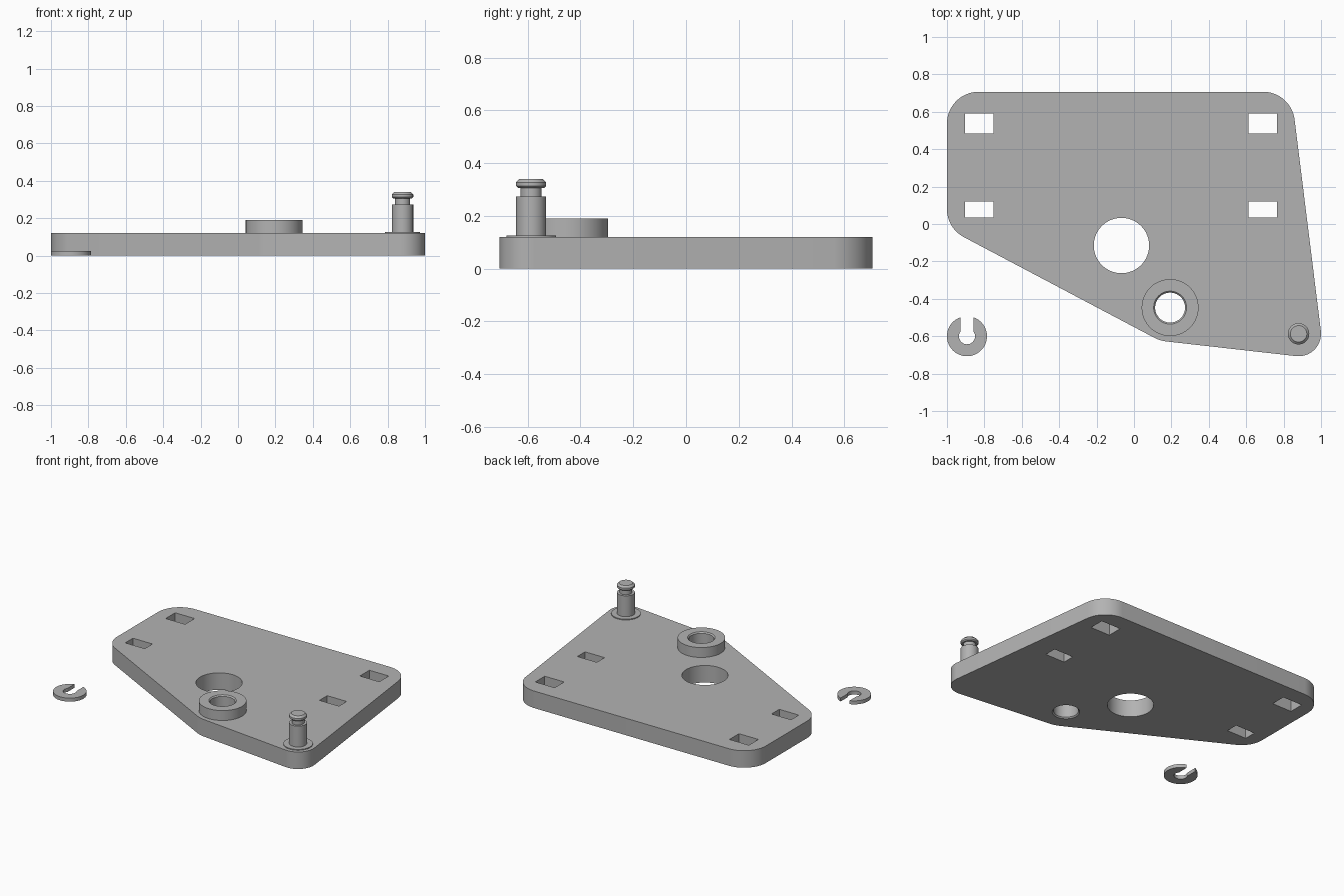
import bpy, bmesh
from math import sin, cos, pi, atan2, acos, hypot, tau
from mathutils import Vector

cube = bpy.data.objects.get("Cube")
if cube:
    bpy.data.objects.remove(cube, do_unlink=True)

grey = bpy.data.materials.new("plain_grey")
grey.use_nodes = True
colour = (0.45, 0.45, 0.45, 1)
grey.diffuse_color = colour
grey.node_tree.nodes["Principled BSDF"].inputs["Base Color"].default_value = colour

THICK = 0.12          # plate thickness
SEGMENTS = 64


def finish(name, bm, location=(0, 0, 0)):
    bmesh.ops.recalc_face_normals(bm, faces=bm.faces)
    mesh = bpy.data.meshes.new(name)
    bm.to_mesh(mesh)
    bm.free()
    mesh.materials.append(grey)
    obj = bpy.data.objects.new(name, mesh)
    obj.location = location
    bpy.context.collection.objects.link(obj)
    bpy.ops.object.select_all(action="DESELECT")
    obj.select_set(True)
    bpy.context.view_layer.objects.active = obj
    bpy.ops.object.shade_smooth_by_angle()
    return obj


def arc(x, y, r, start, end, steps):
    angles = [start + (end - start) * i / steps for i in range(steps + 1)]
    return [(x + r * cos(a), y + r * sin(a)) for a in angles]


def circle(x, y, r):
    return arc(x, y, r, 0, tau, SEGMENTS)[:-1]


def rectangle(x, y, w, h):
    return [(x + sx * w / 2, y + sy * h / 2)
            for sx, sy in ((-1, -1), (1, -1), (1, 1), (-1, 1))]


def rounded_hull(discs):
    """Counter-clockwise belt outline wrapped around a list of discs."""
    normals = []
    for (x1, y1, r1), (x2, y2, r2) in zip(discs, discs[1:] + discs[:1]):
        dx, dy = x2 - x1, y2 - y1
        normals.append(atan2(dy, dx) - acos((r1 - r2) / hypot(dx, dy)))
    points = []
    for i, (x, y, r) in enumerate(discs):
        start = normals[i - 1]
        points += arc(x, y, r, start, start + (normals[i] - start) % tau, 16)
    return points


def extruded(name, loops, height, location=(0, 0, 0)):
    """Flat outline with holes, pulled up to the given height."""
    bm = bmesh.new()
    for loop in loops:
        verts = [bm.verts.new((x, y, 0)) for x, y in loop]
        for a, b in zip(verts, verts[1:] + verts[:1]):
            bm.edges.new((a, b))
    bmesh.ops.triangle_fill(bm, edges=bm.edges[:], use_beauty=True,
                            normal=(0, 0, 1))
    top = bmesh.ops.extrude_face_region(bm, geom=bm.faces[:],
                                        use_keep_orig=True)["geom"]
    bmesh.ops.translate(bm, vec=(0, 0, height),
                        verts=[v for v in top if isinstance(v, bmesh.types.BMVert)])
    return finish(name, bm, location)


def lathed(name, profile, location, closed=False):
    """Radius and height profile turned around the z axis."""
    bm = bmesh.new()
    verts = [bm.verts.new((r, 0, z)) for r, z in profile]
    pairs = list(zip(verts, verts[1:]))
    if closed:
        pairs.append((verts[-1], verts[0]))
    edges = [bm.edges.new(p) for p in pairs]
    bmesh.ops.spin(bm, geom=verts + edges, cent=(0, 0, 0), axis=(0, 0, 1),
                   angle=tau, steps=SEGMENTS, use_duplicate=False)
    bmesh.ops.remove_doubles(bm, verts=bm.verts, dist=0.0001)
    return finish(name, bm, location)


# Plate with rounded corners, a large hole, a bushing hole and four slots
bush_x, bush_y = 0.193, -0.447
pin_x, pin_y = 0.88, -0.587
corners = [(-0.83, 0.537, 0.17), (-0.83, 0.08, 0.17), (bush_x, bush_y, 0.182),
           (pin_x, pin_y, 0.12), (0.69, 0.537, 0.17)]
slots = [rectangle(x, y, 0.152, h)
         for x in (-0.828, 0.688) for y, h in ((0.537, 0.106), (0.077, 0.086))]
extruded("base_plate", [rounded_hull(corners), circle(-0.067, -0.115, 0.148),
                        circle(bush_x, bush_y, 0.088)] + slots, THICK)

# Raised bushing with a chamfered bore running through the plate
lathed("bushing", [(0.088, 0), (0.08, 0.008), (0.08, 0.182), (0.088, 0.19),
                   (0.152, 0.19), (0.152, THICK), (0.088, THICK)],
       (bush_x, bush_y, 0), closed=True)

# Pivot pin: thin collar, shaft, clip groove and chamfered head
lathed("pivot_pin", [(0, 0), (0.094, 0), (0.094, 0.006), (0.057, 0.006),
                     (0.057, 0.153), (0.04, 0.153), (0.04, 0.186),
                     (0.05, 0.186), (0.057, 0.193), (0.057, 0.207),
                     (0.044, 0.22), (0, 0.22)], (pin_x, pin_y, THICK))

# Loose retaining clip: open ring with a straight-sided mouth
OUTER, INNER, HALF_GAP = 0.107, 0.043, 0.035
outer_start, inner_start = (acos(HALF_GAP / r) for r in (OUTER, INNER))
clip = arc(0, 0, OUTER, pi - outer_start, tau + outer_start, 52)
clip += arc(0, 0, INNER, tau + inner_start, pi - inner_start, 40)
extruded("retaining_clip", [clip], 0.025, (-0.893, -0.6, 0))
